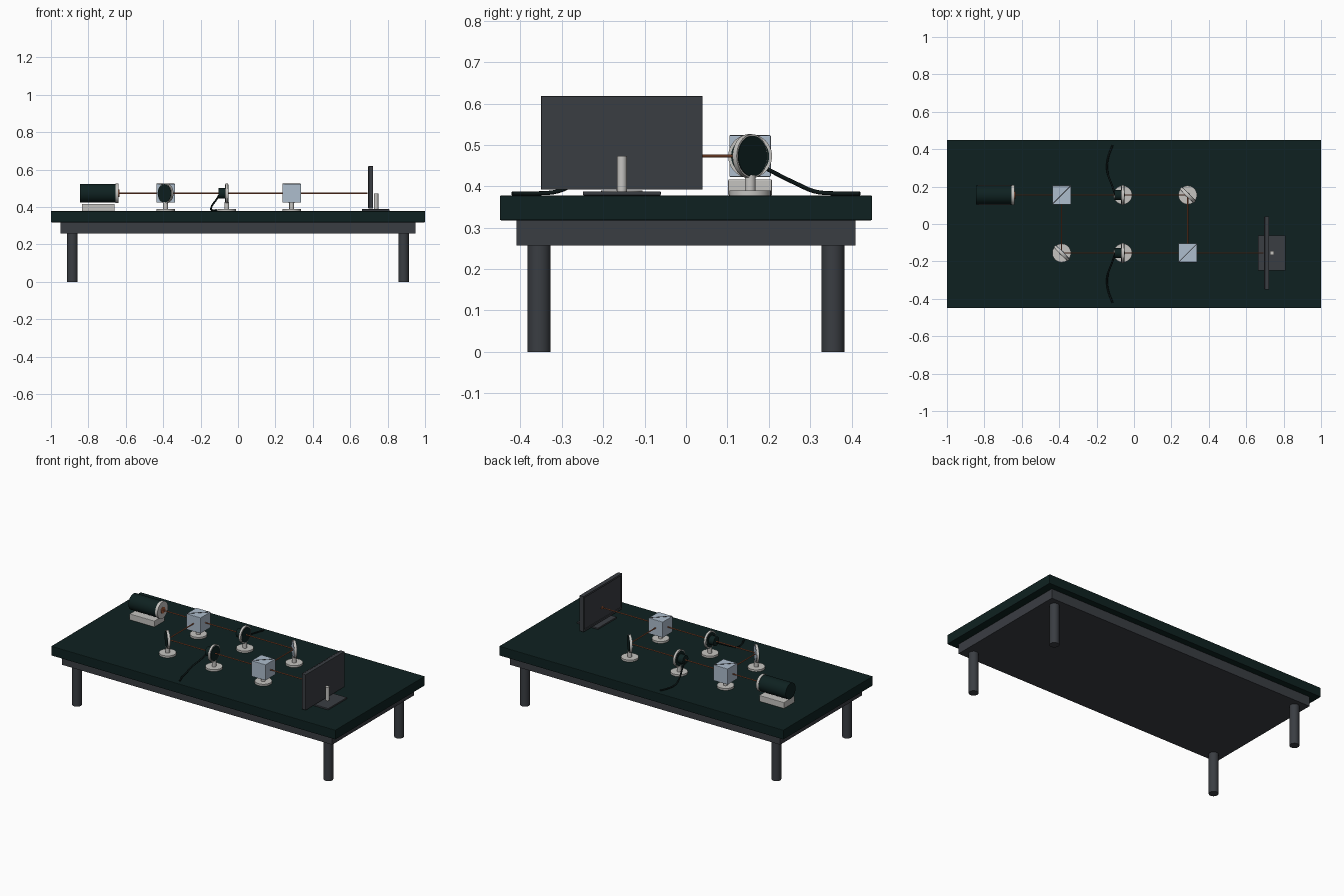
import bpy, math
from mathutils import Vector

if "Cube" in bpy.data.objects:
    bpy.data.objects.remove(bpy.data.objects["Cube"])


def mat(name, r, g, b):
    m = bpy.data.materials.new(name)
    m.diffuse_color = (r, g, b, 1)
    m.use_nodes = True
    m.node_tree.nodes["Principled BSDF"].inputs["Base Color"].default_value = m.diffuse_color
    return m


GREEN = mat("dark green", 0.0045, 0.0155, 0.0150)
GREY = mat("charcoal grey", 0.042, 0.047, 0.055)
STEEL = mat("brushed steel", 0.56, 0.55, 0.53)
GLASS = mat("pale blue glass", 0.42, 0.51, 0.61)
BEAM = mat("copper beam", 0.42, 0.12, 0.05)
BLACK = mat("cable black", 0.004, 0.009, 0.009)

TOP = 0.378      # table surface
AXIS = 0.473     # beam height
ROW = 0.155      # beam rows at y = +ROW and -ROW
LEFT, MID, RIGHT = -0.387, -0.06, 0.287


def box(name, lo, hi, m, bevel=0.0, turn=0.0):
    lo, hi = Vector(lo), Vector(hi)
    bpy.ops.mesh.primitive_cube_add(size=1, location=(lo + hi) / 2)
    o = bpy.context.object
    o.name = name
    o.scale = hi - lo
    bpy.ops.object.transform_apply(location=False, rotation=False, scale=True)
    o.rotation_euler.z = turn
    o.data.materials.append(m)
    if bevel:
        mod = o.modifiers.new("soft edges", 'BEVEL')
        mod.width, mod.segments = bevel, 2
    return o


def rod(name, a, b, r, m, sides=32):
    a, b = Vector(a), Vector(b)
    d = b - a
    bpy.ops.mesh.primitive_cylinder_add(vertices=sides, radius=r, depth=d.length,
                                        location=(a + b) / 2)
    o = bpy.context.object
    o.name = name
    o.rotation_euler = d.to_track_quat('Z', 'Y').to_euler()
    o.data.materials.append(m)
    bpy.ops.object.shade_smooth_by_angle(angle=math.radians(35))
    return o


def stand(x, y):
    rod("stand_base", (x, y, TOP), (x, y, TOP + 0.012), 0.05, STEEL)
    rod("stand_post", (x, y, TOP + 0.012), (x, y, 0.427), 0.013, STEEL, 20)


# Table
box("table_top", (-1, -0.45, 0.318), (1, 0.45, TOP), GREEN, 0.003)
box("table_apron", (-0.95, -0.41, 0.257), (0.95, 0.41, 0.318), GREY)
for sx in (-1, 1):
    for sy in (-1, 1):
        rod("table_leg", (sx * 0.885, sy * 0.355, 0), (sx * 0.885, sy * 0.355, 0.257), 0.028, GREY)

# Light source: cradle, barrel, collar and aperture
box("source_cradle", (-0.835, ROW - 0.053, TOP), (-0.66, ROW + 0.053, 0.417), STEEL, 0.003)
rod("source_barrel", (-0.845, ROW, AXIS), (-0.655, ROW, AXIS), 0.05, GREEN, 48)
rod("source_collar", (-0.655, ROW, AXIS), (-0.638, ROW, AXIS), 0.053, STEEL, 48)
rod("source_aperture", (-0.638, ROW, AXIS), (-0.634, ROW, AXIS), 0.02, BEAM)

# Beam splitter cubes with a diagonal seam
for x, y in ((LEFT, ROW), (RIGHT, -ROW)):
    stand(x, y)
    box("splitter_cube", (x - 0.05, y - 0.05, 0.423), (x + 0.05, y + 0.05, 0.523), GLASS, 0.002)
    box("splitter_seam", (x - 0.066, y - 0.0025, 0.425), (x + 0.066, y + 0.0025, 0.5245),
        GREY, turn=math.pi / 4)

# Angled mirrors: dark back on the outer side, glass on the inner side
for x, y, s in ((LEFT, -ROW, -1), (RIGHT, ROW, 1)):
    stand(x, y)
    c = Vector((x, y, AXIS))
    out = Vector((s, s, 0)).normalized()
    rod("mirror_mount", c - out * 0.007, c + out * 0.007, 0.053, STEEL, 48)
    rod("mirror_back", c + out * 0.007, c + out * 0.009, 0.049, GREEN, 48)
    rod("mirror_glass", c - out * 0.009, c - out * 0.007, 0.047, GLASS, 48)

# Phase plates with actuator and cable
for s in (1, -1):
    y = s * ROW
    stand(MID, y)
    rod("plate_rim", (MID - 0.007, y, AXIS), (MID + 0.007, y, AXIS), 0.053, STEEL, 48)
    rod("plate_face", (MID - 0.009, y, AXIS), (MID + 0.009, y, AXIS), 0.046, GREEN, 48)
    rod("plate_actuator", (MID - 0.045, y, AXIS), (MID - 0.009, y, AXIS), 0.028, GREEN)
    pts = [(-0.1, y, 0.465), (-0.115, s * 0.2, 0.44), (-0.14, s * 0.27, 0.405),
           (-0.144, s * 0.31, 0.388), (-0.137, s * 0.36, 0.383), (-0.115, s * 0.42, 0.383)]
    cu = bpy.data.curves.new("plate_cable", 'CURVE')
    cu.dimensions = '3D'
    cu.bevel_depth, cu.bevel_resolution = 0.005, 2
    cu.resolution_u, cu.use_fill_caps = 6, True
    sp = cu.splines.new('BEZIER')
    sp.bezier_points.add(len(pts) - 1)
    for bp, p in zip(sp.bezier_points, pts):
        bp.co = p
        bp.handle_left_type = bp.handle_right_type = 'AUTO'
    cu.materials.append(BLACK)
    bpy.context.collection.objects.link(bpy.data.objects.new("plate_cable", cu))

# Beam paths
for a, b in (((-0.64, ROW), (RIGHT, ROW)), ((LEFT, -ROW), (0.693, -ROW)),
             ((LEFT, ROW), (LEFT, -ROW)), ((RIGHT, ROW), (RIGHT, -ROW))):
    rod("light_beam", (*a, AXIS), (*b, AXIS), 0.0035, BEAM, 10)

# Viewing screen with raised rim on the lit side
y0, y1, z0, z1 = -0.35, 0.04, 0.392, 0.618
box("screen_panel", (0.699, y0, z0), (0.722, y1, z1), GREY, 0.002)
w = 0.012
for a, b in (((y0, z0), (y1, z0 + w)), ((y0, z1 - w), (y1, z1)),
             ((y0, z0 + w), (y0 + w, z1 - w)), ((y1 - w, z0 + w), (y1, z1 - w))):
    box("screen_rim", (0.694, *a), (0.699, *b), GREY)
rod("screen_spot", (0.697, -ROW, AXIS), (0.699, -ROW, AXIS), 0.01, BEAM, 24)
box("screen_foot", (0.662, -ROW - 0.094, TOP), (0.81, -ROW + 0.094, 0.388), GREY, 0.002)
rod("screen_post", (0.738, -ROW, 0.388), (0.738, -ROW, 0.473), 0.012, STEEL, 24)
